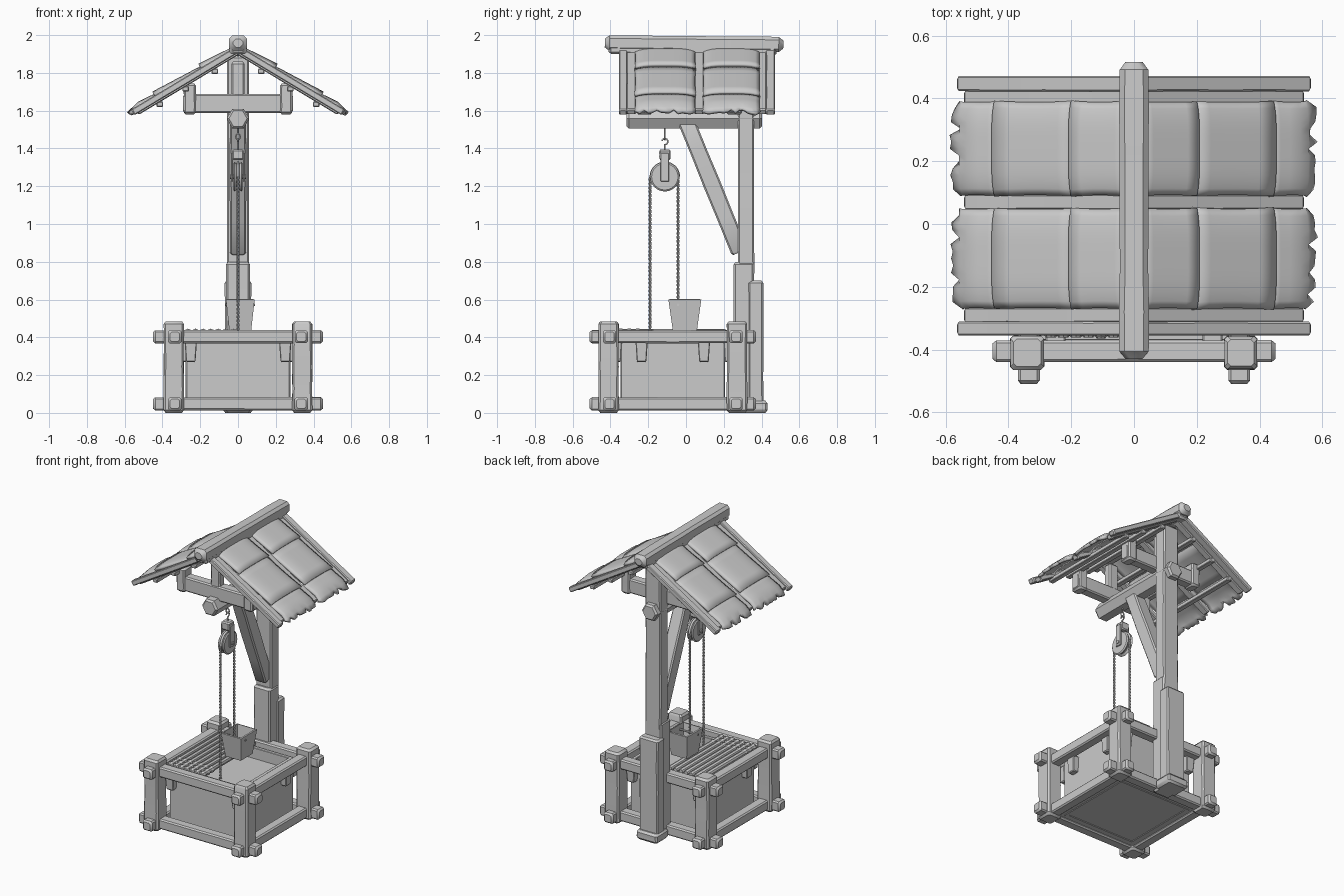
import bpy, bmesh, math, random
from mathutils import Vector

if "Cube" in bpy.data.objects:
    bpy.data.objects.remove(bpy.data.objects["Cube"])

random.seed(4)


def make(name, bm, smooth=False):
    bmesh.ops.recalc_face_normals(bm, faces=bm.faces)
    me = bpy.data.meshes.new(name)
    bm.to_mesh(me)
    bm.free()
    ob = bpy.data.objects.new(name, me)
    bpy.context.collection.objects.link(ob)
    if smooth:
        bpy.context.view_layer.objects.active = ob
        ob.select_set(True)
        bpy.ops.object.shade_smooth_by_angle(angle=math.radians(35))
        ob.select_set(False)
    return ob


def beam(name, p0, p1, w, h, cham=0.012, jit=0.03, taper=1.0, rings=5):
    """Hand-hewn timber: chamfered rectangle swept from p0 to p1."""
    p0, p1 = Vector(p0), Vector(p1)
    d = (p1 - p0).normalized()
    u = Vector((0, 1, 0)) if abs(d.x) > 0.5 else Vector((1, 0, 0))
    u = (u - d * u.dot(d)).normalized()
    v = d.cross(u)
    length = (p1 - p0).length
    spots = [(0, cham)] + [(cham + (length - 2 * cham) * i / (rings - 1), 0) for i in range(rings)] + [(length, cham)]
    bm = bmesh.new()
    loops = []
    for s, inset in spots:
        k = 1 + (taper - 1) * s / length
        a = w / 2 * k * (1 - random.random() * jit) - inset * 0.8
        b = h / 2 * k * (1 - random.random() * jit) - inset * 0.8
        c = cham * 0.7
        sec = [(a, b - c), (a - c, b), (c - a, b), (-a, b - c), (-a, c - b), (c - a, -b), (a - c, -b), (a, c - b)]
        loops.append([bm.verts.new(p0 + d * s + u * x + v * y) for x, y in sec])
    for l0, l1 in zip(loops, loops[1:]):
        for i in range(8):
            bm.faces.new((l0[i], l0[(i + 1) % 8], l1[(i + 1) % 8], l1[i]))
    bm.faces.new(loops[0])
    bm.faces.new(loops[-1])
    return make(name, bm, True)


def lathe(name, center, axis, rows, sides, smooth=True):
    """Round part: rows of (position along axis, radius)."""
    axis = Vector(axis)
    u = Vector((1, 0, 0)) if abs(axis.x) < 0.5 else Vector((0, 1, 0))
    v = axis.cross(u)
    bm = bmesh.new()
    loops = []
    for t, r in rows:
        loops.append([bm.verts.new(Vector(center) + axis * t + r * (u * math.cos(a) + v * math.sin(a)))
                      for a in (2 * math.pi * i / sides for i in range(sides))])
    for l0, l1 in zip(loops, loops[1:]):
        for i in range(sides):
            bm.faces.new((l0[i], l0[(i + 1) % sides], l1[(i + 1) % sides], l1[i]))
    bm.faces.new(loops[0])
    bm.faces.new(loops[-1])
    return make(name, bm, smooth)


def wire(name, strands, r):
    cu = bpy.data.curves.new(name, 'CURVE')
    cu.dimensions = '3D'
    cu.bevel_depth, cu.bevel_resolution, cu.use_fill_caps = r, 1, True
    for pts in strands:
        sp = cu.splines.new('POLY')
        sp.points.add(len(pts) - 1)
        for p, co in zip(sp.points, pts):
            p.co = (*co, 1)
    ob = bpy.data.objects.new(name, cu)
    bpy.context.collection.objects.link(ob)
    return ob


def rope(name, x, y, z0, z1):
    n = int((z1 - z0) / 0.006)
    strands = [[(x + 0.004 * math.cos(i * 0.9 + ph), y + 0.004 * math.sin(i * 0.9 + ph), z0 + (z1 - z0) * i / n)
                for i in range(n + 1)] for ph in (0, math.pi)]
    return wire(name, strands, 0.0045)


# Base frame: corner posts and crossing rails
CY = -0.07
for sx in (-1, 1):
    for sy in (-1, 1):
        beam("corner_post", (sx * 0.34, CY + sy * 0.34, 0), (sx * 0.34, CY + sy * 0.34, 0.485), 0.11, 0.11, 0.014, 0.06)
for z in (0.048, 0.403):
    for s in (-1, 1):
        beam("rail_x", (-0.45, CY + s * 0.335, z), (0.45, CY + s * 0.335, z), 0.07, 0.07)
        beam("rail_y", (s * 0.335, CY - 0.44, z), (s * 0.335, CY + 0.44, z), 0.07, 0.07)

# Wall panels, floor and water
for s in (-1, 1):
    beam("wall_panel_x", (-0.275, CY + s * 0.265, 0.215), (0.275, CY + s * 0.265, 0.215), 0.025, 0.39, 0.004, 0)
    beam("wall_panel_y", (s * 0.265, CY - 0.275, 0.215), (s * 0.265, CY + 0.275, 0.215), 0.025, 0.39, 0.004, 0)
    for t in (-1, 1):
        beam("wall_bracket", (s * 0.25, CY + t * 0.295, 0.27), (s * 0.25, CY + t * 0.295, 0.38), 0.05, 0.04, 0.006, 0, 1.3)
        beam("wall_bracket", (s * 0.295, CY + t * 0.165, 0.27), (s * 0.295, CY + t * 0.165, 0.38), 0.04, 0.05, 0.006, 0, 1.3)
for name, z, half in (("floor", 0.03, 0.3), ("water", 0.33, 0.265)):
    beam(name, (-half, CY, z), (half, CY, z), half * 2, 0.012, 0.003, 0)

# Pole cover lids: round slats over the left half of the well
for i in range(7):
    x = -0.265 + i * 0.04
    y0 = -0.365 + random.uniform(-0.01, 0.01)
    rows = [(0, 0.014), (0.005, 0.018), (0.56, 0.018), (0.57, 0.014)]
    lathe("cover_slat", (x, y0, 0.425), (0, 1, 0), rows, 8)
    for y in (-0.345, -0.30, -0.255):
        lathe("slat_lashing", (x, y, 0.424), (0, 1, 0), [(-0.016, 0.016), (-0.008, 0.022), (0.008, 0.022), (0.016, 0.016)], 8)

# Main pole, its cladding, foot and brace
beam("main_pole", (0, 0.318, 0.6), (0, 0.318, 1.89), 0.12, 0.088, 0.012, 0.05, 1, 8)
beam("pole_lower", (0, 0.306, 0), (0, 0.306, 0.8), 0.13, 0.11, 0.014)
beam("pole_back_plank", (0, 0.37, 0), (0, 0.37, 0.7), 0.142, 0.08, 0.012)
beam("pole_foot", (0, 0.365, 0), (0, 0.365, 0.065), 0.16, 0.135, 0.014)
beam("diagonal_brace", (0, 0.285, 0.85), (0, -0.005, 1.56), 0.09, 0.095, 0.012, 0.08)

# Hanging beam (six-sided)
lathe("hanging_beam", (0, 0, 1.558), (0, 1, 0), [(-0.315, 0.048), (-0.302, 0.06), (0.39, 0.06), (0.402, 0.048)], 6, False)

# Roof frame: ridge, tie beams, struts
beam("ridge_beam_low", (0, -0.41, 1.935), (0, 0.48, 1.925), 0.09, 0.07, 0.014)
beam("ridge_beam", (0, -0.43, 1.958), (0, 0.515, 1.95), 0.096, 0.085, 0.024, 0.06, 1, 8)
for y in (-0.22, 0.255):
    beam("tie_beam", (-0.29, y, 1.638), (0.29, y, 1.638), 0.07, 0.1)
    beam("king_post", (0, y, 1.66), (0, y, 1.86), 0.07, 0.06)
    for s in (-1, 1):
        beam("tie_end_block", (s * 0.255, y, 1.58), (s * 0.255, y, 1.745), 0.065, 0.085)

# Roof slopes
ANG = math.radians(31)
CA, SA = math.cos(ANG), math.sin(ANG)


def slope(side, s, y, n):
    return Vector((side * (s * CA + n * SA), y, 1.935 - s * SA + n * CA))


def batten(name, side, y, width, s1, n, thick):
    beam(name, slope(side, 0.0, y, n), slope(side, s1, y, n), width, thick, 0.007, 0.04)


def course(side, y0, y1, s0, s1, jag):
    """Slightly domed roof sheet; the eave course has a torn edge."""
    ns, ny = 5, 14
    notches = random.sample(range(1, ny), 3) if jag else []
    flare = random.uniform(0.0, 0.008)
    bm = bmesh.new()
    grid = []
    for i in range(ns + 1):
        f = i / ns
        row = []
        for j in range(ny + 1):
            g = j / ny * 2 - 1
            s = s0 + (s1 - s0) * f
            n = -0.008 + 0.016 * f + 0.016 * (1 - g ** 4)
            if jag and i >= ns - 1:
                n -= 0.012 * (i - ns + 2)
                if i == ns:
                    s += random.uniform(-0.008, 0.008) - (0.03 if j in notches else 0) - 0.025 * (abs(g) > 0.95)
            y = (y0 + y1) / 2 + g * ((y1 - y0) / 2 + flare * (1 - 4 * f * (1 - f)))
            row.append(bm.verts.new(slope(side, s, y, n)))
        grid.append(row)
    for i in range(ns):
        for j in range(ny):
            bm.faces.new((grid[i][j], grid[i + 1][j], grid[i + 1][j + 1], grid[i][j + 1]))
    ob = make("roof_sheet", bm, True)
    mod = ob.modifiers.new("thickness", 'SOLIDIFY')
    mod.thickness, mod.offset = 0.018, 0


for side in (-1, 1):
    for y0, y1 in ((-0.265, 0.0 + 0.045), (0.095, 0.385)):
        for s0, s1, jag in ((0.02, 0.225, False), (0.215, 0.51, False), (0.50, 0.67, True)):
            course(side, y0, y1, s0, s1, jag)
    for y in (-0.29, 0.07, 0.402):
        batten("rafter", side, y, 0.05, 0.635, -0.018, 0.035)
    batten("roof_edge_front", side, -0.333, 0.045, 0.655, -0.008, 0.035)
    batten("roof_edge_back", side, 0.447, 0.05, 0.655, -0.008, 0.035)
    for s in (0.17, 0.35, 0.51):
        beam("purlin", slope(side, s, -0.31, -0.045), slope(side, s, 0.43, -0.045), 0.035, 0.028, 0.005)

# Pulley: wheel, cheeks, block and hook
PY, PZ = -0.112, 1.25
lathe("pulley_wheel", (0, PY, PZ), (1, 0, 0),
      [(-0.024, 0.07), (-0.018, 0.078), (-0.004, 0.066), (0.004, 0.066), (0.018, 0.078), (0.024, 0.07)], 24)
lathe("pulley_axle", (0, PY, PZ), (1, 0, 0), [(-0.042, 0.012), (0.042, 0.012)], 10)
for s in (-1, 1):
    beam("pulley_cheek", (s * 0.031, PY, 1.225), (s * 0.031, PY, 1.375), 0.01, 0.045, 0.003, 0)
beam("pulley_block", (0, PY, 1.338), (0, PY, 1.395), 0.06, 0.06, 0.008)
hook = [(0, PY, 1.385), (0, PY, 1.42)]
hook += [(0, PY + 0.016 * math.sin(a), 1.436 - 0.016 * math.cos(a)) for a in (i * 0.5 for i in range(10))]
wire("pulley_hook", [hook], 0.005)
ring = [(0.012 * math.sin(i * math.pi / 6), PY, 1.462 + 0.016 * math.cos(i * math.pi / 6)) for i in range(13)]
wire("hook_ring", [ring, [(0, PY, 1.475), (0, PY, 1.51)]], 0.004)

# Ropes
rope("rope_free", 0, -0.19, 0.34, PZ)
rope("rope_bucket", 0, -0.042, 0.56, PZ)
wire("rope_over_wheel", [[(0, PY - 0.074 * math.cos(a), PZ + 0.074 * math.sin(a))
                          for a in (i * math.pi / 16 for i in range(17))]], 0.008)

# Bucket: square tapered tub, open at the top
BX, BY = 0.012, -0.006
bm = bmesh.new()
corners = ((-1, -1), (1, -1), (1, 1), (-1, 1))
low = [bm.verts.new((BX + a * 0.058, BY + b * 0.064, 0.437)) for a, b in corners]
top = [bm.verts.new((BX + a * 0.076, BY + b * 0.087, 0.6)) for a, b in corners]
for i in range(4):
    bm.faces.new((low[i], low[(i + 1) % 4], top[(i + 1) % 4], top[i]))
bm.faces.new(low)
bucket = make("bucket", bm)
mod = bucket.modifiers.new("thickness", 'SOLIDIFY')
mod.thickness, mod.offset = 0.013, -1
lathe("bucket_bar", (BX, -0.042, 0.572), (1, 0, 0), [(-0.078, 0.007), (0.078, 0.007)], 8)
